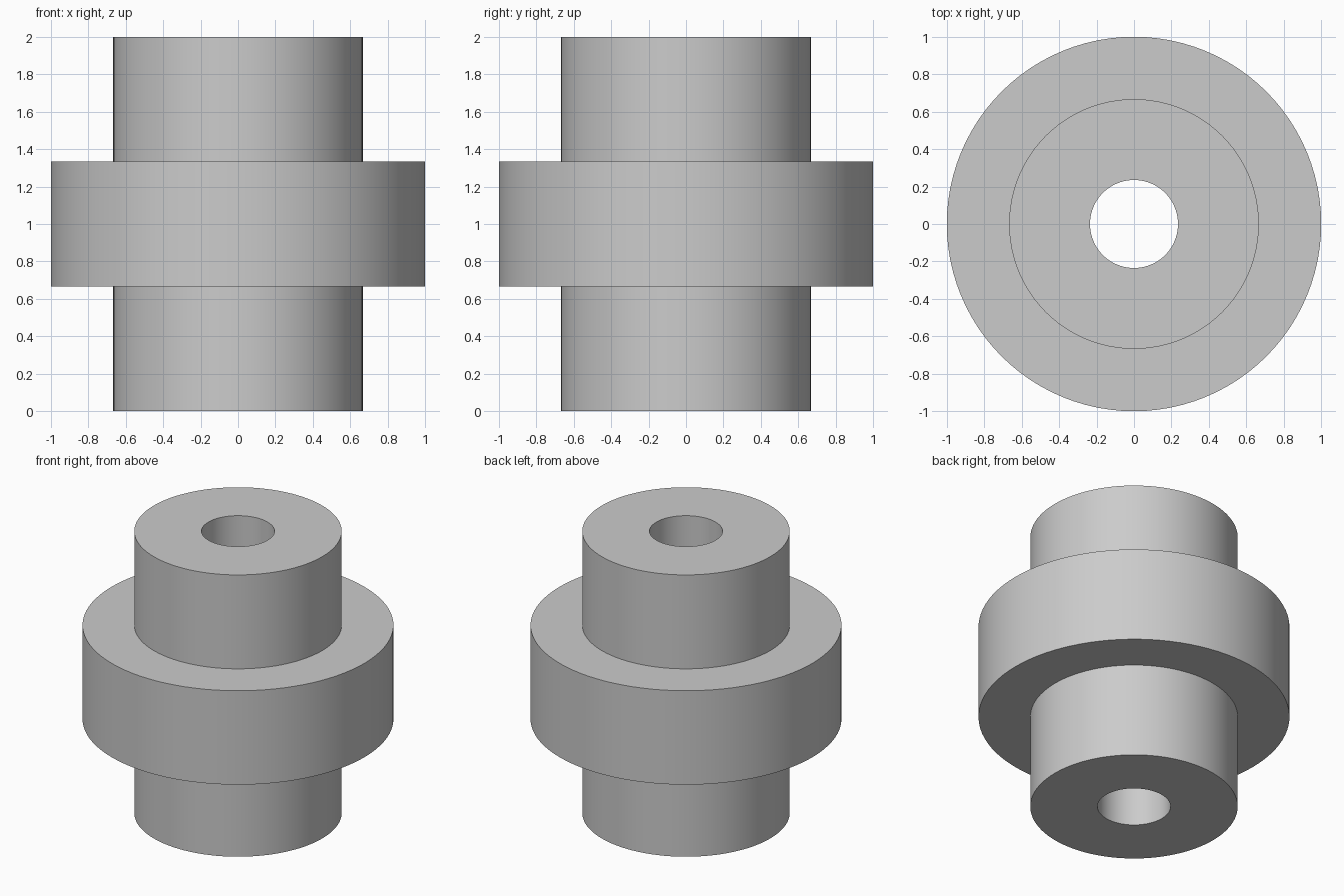
import bpy
import bmesh
from math import cos, sin, tau, radians

cube = bpy.data.objects.get("Cube")
if cube:
    bpy.data.objects.remove(cube, do_unlink=True)

SEGMENTS = 96
BORE, HUB, FLANGE = 0.235, 0.667, 1.0
HEIGHT = 2.0
LOW, HIGH = HEIGHT / 3, HEIGHT * 2 / 3

# Plain grey metal
grey = bpy.data.materials.new("plain_grey")
grey.use_nodes = True
colour = (0.6, 0.6, 0.6, 1.0)
grey.diffuse_color = colour
grey.node_tree.nodes["Principled BSDF"].inputs["Base Color"].default_value = colour


def lathe(name, profile):
    """Spin a closed (radius, height) profile around the z axis."""
    bm = bmesh.new()
    rings = [
        [bm.verts.new((r * cos(tau * i / SEGMENTS), r * sin(tau * i / SEGMENTS), z))
         for i in range(SEGMENTS)]
        for r, z in profile
    ]
    for a, b in zip(rings, rings[1:] + rings[:1]):
        for i in range(SEGMENTS):
            j = (i + 1) % SEGMENTS
            bm.faces.new((a[i], a[j], b[j], b[i]))
    bmesh.ops.recalc_face_normals(bm, faces=bm.faces)
    mesh = bpy.data.meshes.new(name)
    bm.to_mesh(mesh)
    bm.free()
    mesh.materials.append(grey)
    obj = bpy.data.objects.new(name, mesh)
    bpy.context.collection.objects.link(obj)
    return obj


# Hub with a wide central flange and a bore right through
hub = lathe("flanged_hub", [
    (BORE, 0), (HUB, 0), (HUB, LOW), (FLANGE, LOW),
    (FLANGE, HIGH), (HUB, HIGH), (HUB, HEIGHT), (BORE, HEIGHT),
])

# Smooth walls, crisp rims
bpy.ops.object.select_all(action="DESELECT")
hub.select_set(True)
bpy.context.view_layer.objects.active = hub
bpy.ops.object.shade_smooth_by_angle(angle=radians(30))
